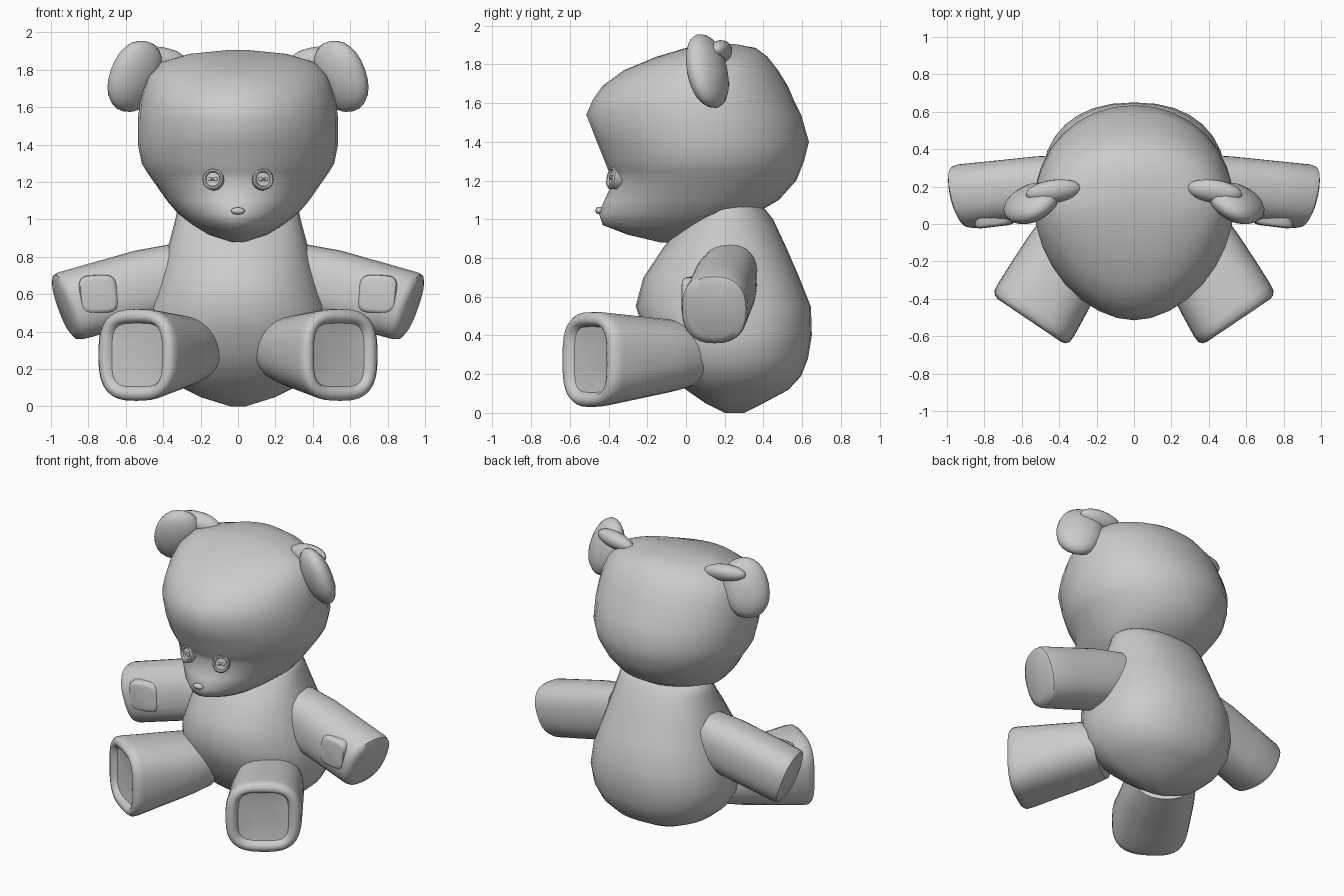
import bpy, bmesh, math
from mathutils import Vector as V

if "Cube" in bpy.data.objects:
    bpy.data.objects.remove(bpy.data.objects["Cube"])


def finish(ob, mirror=False, angle=50):
    if mirror:
        ob.modifiers.new("mirror", 'MIRROR')
    bpy.ops.object.select_all(action='DESELECT')
    ob.select_set(True)
    bpy.context.view_layer.objects.active = ob
    bpy.ops.object.shade_smooth_by_angle(angle=math.radians(angle))
    return ob


def loft(name, rings, mirror=False, angle=50):
    bm = bmesh.new()
    vs = [[bm.verts.new(p) for p in r] for r in rings]
    n = len(vs[0])
    for a, b in zip(vs, vs[1:]):
        for i in range(n):
            j = (i + 1) % n
            bm.faces.new((a[i], a[j], b[j], b[i]))
    bm.faces.new(vs[0])
    bm.faces.new(vs[-1])
    bmesh.ops.recalc_face_normals(bm, faces=bm.faces)
    me = bpy.data.meshes.new(name)
    bm.to_mesh(me)
    bm.free()
    ob = bpy.data.objects.new(name, me)
    bpy.context.collection.objects.link(ob)
    return finish(ob, mirror, angle)


def ring(c, u, v, ru, rv, e=2.0, n=32):
    pts = []
    for i in range(n):
        t = 2 * math.pi * i / n
        s, k = math.sin(t), math.cos(t)
        pts.append(V(c) + u * ru * math.copysign(abs(k) ** (2 / e), k)
                   + v * rv * math.copysign(abs(s) ** (2 / e), s))
    return pts


def stack(name, rows, mid, e_front, e_back):
    # horizontal slices: height, front y, back y, half width
    rings = []
    for z, yf, yb, w in rows:
        m = min(max(mid, yf + 0.3 * (yb - yf)), yf + 0.7 * (yb - yf))
        c, x, y = V((0, m, z)), V((1, 0, 0)), V((0, 1, 0))
        back = ring(c, x, y, w, yb - m, e_back)
        front = ring(c, x, y, w, m - yf, e_front)
        rings.append(back[:17] + front[17:])
    return loft(name, rings)


def ellipsoid(name, c, u, v, ru, rv, rn, mirror=False, e=2.0):
    u = V(u).normalized()
    v = V(v)
    v = (v - u * v.dot(u)).normalized()
    n = u.cross(v)
    rings = []
    for i in range(11):
        a = -math.pi / 2 + math.pi * (i + 0.15) / 10.3
        rings.append(ring(V(c) + n * rn * math.sin(a), u, v,
                          ru * math.cos(a), rv * math.cos(a), e, 24))
    return loft(name, rings, mirror)


# Body and head
stack("body", [
    (0.0, .2, .3, .04), (.05, .10, .40, .20), (.12, 0, .53, .34),
    (.19, -.08, .595, .42), (.28, -.15, .63, .475), (.4, -.21, .65, .495),
    (.55, -.26, .645, .47), (.7, -.22, .585, .42), (.85, -.12, .52, .375),
    (1.0, 0, .45, .335), (1.05, .05, .41, .325), (1.09, .1, .36, .28)], 0.2, 2.1, 2.3)
stack("head", [
    (.88, -.13, -.03, .04), (.92, -.30, .12, .16), (.97, -.43, .22, .24),
    (1.03, -.45, .36, .32), (1.1, -.42, .48, .38), (1.2, -.375, .57, .45),
    (1.25, -.40, .59, .485), (1.3, -.42, .61, .515), (1.4, -.46, .635, .535),
    (1.54, -.515, .595, .535), (1.62, -.48, .555, .525), (1.69, -.43, .525, .51),
    (1.77, -.32, .475, .48), (1.84, -.15, .42, .41), (1.885, 0, .36, .26),
    (1.905, .12, .25, .06)], 0.1, 1.85, 2.05)

# Arms with palm patches
shoulder, hand = V((.30, .22, .70)), V((.925, .145, .53))
u, v = V((.22, .97, 0)).normalized(), V((.33, 0, .94)).normalized()
loft("arm", [ring(shoulder.lerp(hand, t), u, v, a, b, 2.4) for t, a, b in [
    (0, .155, .178), (.3, .168, .195), (.7, .172, .192), (.95, .175, .19),
    (.99, .168, .182), (1.015, .13, .145)]], True)
d = (hand - shoulder).normalized()
up = V((.1, 0, .99))
loft("palm_patch", [ring((.745, y, .60), V((.99, -.12, -.05)), up, r, r, 4) for y, r in [
    (.05, .105), (.003, .102), (-.01, .095), (-.014, .08)]], True)

# Legs with recessed soles
hip, foot = V((.26, -.01, .30)), V((.545, -.495, .275))
side, zup = V((.83, .56, 0)), V((0, 0, 1))
rows = [(0, .20, .17, 2.2), (.2, .225, .19, 2.3), (.4, .235, .205, 2.4),
        (.7, .243, .228, 2.5), (.93, .247, .245, 2.7), (1.0, .243, .245, 2.8),
        (1.035, .225, .228, 3), (1.045, .20, .205, 3.3), (1.03, .178, .185, 3.6),
        (.98, .163, .17, 4), (.965, .10, .10, 4)]
loft("leg", [ring(hip.lerp(foot, t), side, zup, a, b, e) for t, a, b, e in rows], True)

# Ears with their folded roots
ellipsoid("ear", (.55, .11, 1.765), (.33, .14, -.93), (.80, -.54, .25),
          .20, .15, .085, True, 2.2)
ellipsoid("ear_root", (.43, .175, 1.865), (.9, -.12, .08), (0, .8, .6),
          .15, .065, .055, True)

# Button eyes: dished disc, and stitching across it
en = V((.30, -.93, .2)).normalized()
ex = V((.93, .30, 0)).normalized()
ez = ex.cross(en)
if ez.z < 0:
    ez = -ez
eye = V((.13, -.37, 1.212))
loft("button_eye", [ring(eye + en * h, ex, ez, r, r * 1.03) for h, r in [
    (-.03, .05), (0, .056), (.018, .057), (.026, .05), (.024, .042), (.014, .037),
    (.014, .01)]], True, 40)
ellipsoid("eye_stitch", eye + en * .015, ex, ez, .027, .006, .008, True)
for s in (-1, 1):
    ellipsoid("stitch_end", eye + en * .015 + ex * .016 * s, ex, ez, .012, .011, .007, True)

# Nose
ellipsoid("nose", (0, -.447, 1.045), (1, 0, 0), (0, 0, 1), .037, .019, .022)
